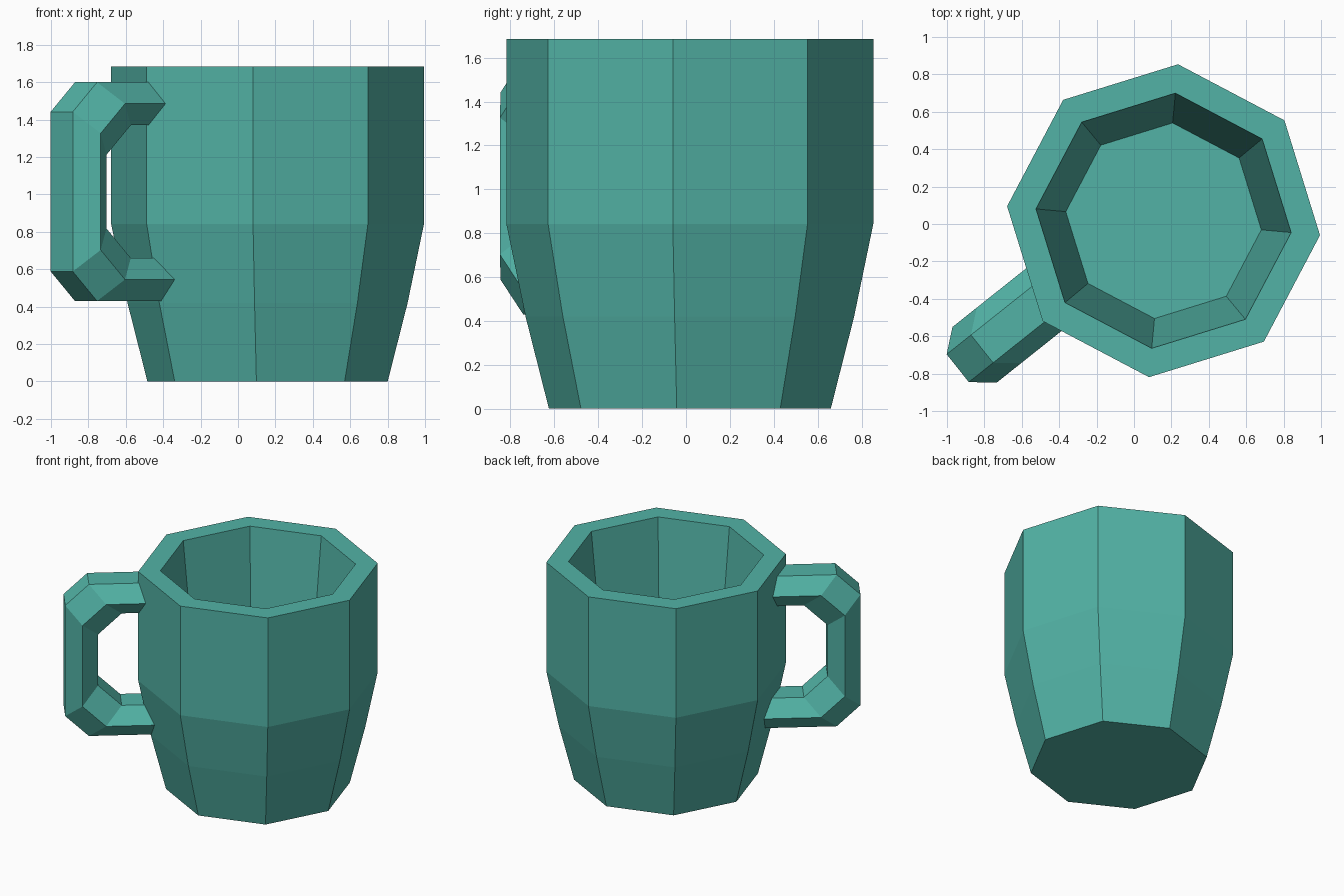
import bpy, bmesh, math
from mathutils import Vector

if "Cube" in bpy.data.objects:
    bpy.data.objects.remove(bpy.data.objects["Cube"])

CX, CY = 0.158, 0.0175           # mug axis
SIDES, TURN = 8, math.radians(-5.3)

teal = bpy.data.materials.new("teal glaze")
teal.diffuse_color = (0.085, 0.45, 0.38, 1)
teal.use_nodes = True
teal.node_tree.nodes["Principled BSDF"].inputs["Base Color"].default_value = teal.diffuse_color


def loft(name, rings):
    """Skin a list of point rings, closing both ends."""
    bm = bmesh.new()
    loops = [[bm.verts.new(p) for p in ring] for ring in rings]
    n = len(loops[0])
    for a, b in zip(loops, loops[1:]):
        for i in range(n):
            j = (i + 1) % n
            bm.faces.new((a[i], a[j], b[j], b[i]))
    bm.faces.new(loops[0][::-1])
    bm.faces.new(loops[-1])
    bmesh.ops.recalc_face_normals(bm, faces=bm.faces)
    me = bpy.data.meshes.new(name)
    bm.to_mesh(me)
    bm.free()
    me.materials.append(teal)
    ob = bpy.data.objects.new(name, me)
    bpy.context.collection.objects.link(ob)
    return ob


# Mug body: octagonal rings up the outside, over the rim, down to the floor
profile = [(0.645, 0), (0.752, 0.42), (0.84, 0.843), (0.84, 1.685),
           (0.685, 1.685), (0.525, 0.17)]
loft("mug_body", [[(CX + r * math.cos(TURN + k * math.tau / SIDES),
                    CY + r * math.sin(TURN + k * math.tau / SIDES), z)
                   for k in range(SIDES)] for r, z in profile])

# Handle: flattened hexagon section swept along a chamfered C path
ang = math.radians(218.5)
out = Vector((math.cos(ang), math.sin(ang), 0))
side = Vector((math.sin(ang), -math.cos(ang), 0))
up = Vector((0, 0, 1))
origin = Vector((CX, CY, 0)) + side * 0.068
H = 0.115
section = [(0.19, 0), (0.095, 1), (-0.095, 1), (-0.19, 0), (-0.095, -1), (0.095, -1)]
# distance out, height, offset of the outer side (out, up)
path = [(0.70, 1.485, 0, H), (1.071, 1.485, H, H), (1.237, 1.327, H, H),
        (1.237, 0.703, H, -H), (1.071, 0.545, H, -H), (0.61, 0.545, 0, -H)]
loft("handle", [[origin + side * v + out * (u + w * du) + up * (z + w * dz)
                 for v, w in section] for u, z, du, dz in path])
